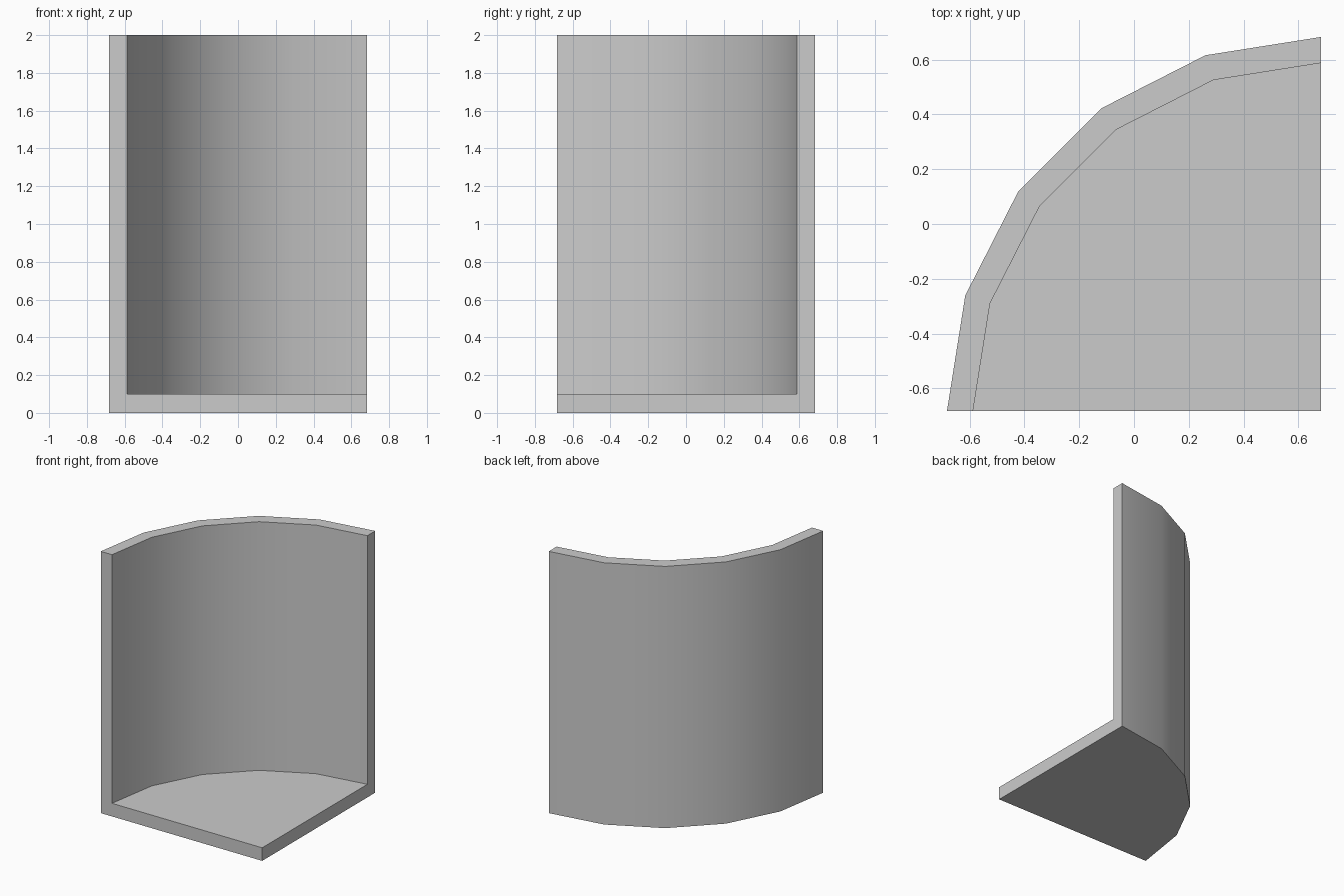
import bpy, bmesh, math

if "Cube" in bpy.data.objects:
    bpy.data.objects.remove(bpy.data.objects["Cube"])

R_OUT, R_IN, HEIGHT, FLOOR = 1.365, 1.27, 2.0, 0.1
STEPS = 5
CX, CY = R_OUT / 2, -R_OUT / 2  # corner the quarter circle turns around

bm = bmesh.new()

# Two shared corner points on the turning axis
low = bm.verts.new((CX, CY, 0))
high = bm.verts.new((CX, CY, FLOOR))

# L-shaped cross-section repeated around the quarter turn
profile = [(R_OUT, 0), (R_OUT, HEIGHT), (R_IN, HEIGHT), (R_IN, FLOOR)]
sections = []
for i in range(STEPS + 1):
    a = math.pi / 2 + math.pi / 2 * i / STEPS
    ring = [bm.verts.new((CX + r * math.cos(a), CY + r * math.sin(a), z))
            for r, z in profile]
    sections.append([low] + ring + [high])

# Outer wall, rim and inner wall
for s, t in zip(sections, sections[1:]):
    for k in range(1, 4):
        bm.faces.new((s[k], s[k + 1], t[k + 1], t[k]))

# Underside and floor
bm.faces.new([low] + [s[1] for s in sections])
bm.faces.new([high] + [s[4] for s in sections])

# Straight cut ends
bm.faces.new(sections[0])
bm.faces.new(sections[-1])

bmesh.ops.recalc_face_normals(bm, faces=bm.faces[:])
mesh = bpy.data.meshes.new("curved_corner_wall")
bm.to_mesh(mesh)
bm.free()
wall = bpy.data.objects.new("curved_corner_wall", mesh)
bpy.context.collection.objects.link(wall)

# Smooth curved sides, crisp edges
bpy.context.view_layer.objects.active = wall
wall.select_set(True)
bpy.ops.object.shade_smooth_by_angle(angle=math.radians(30))
